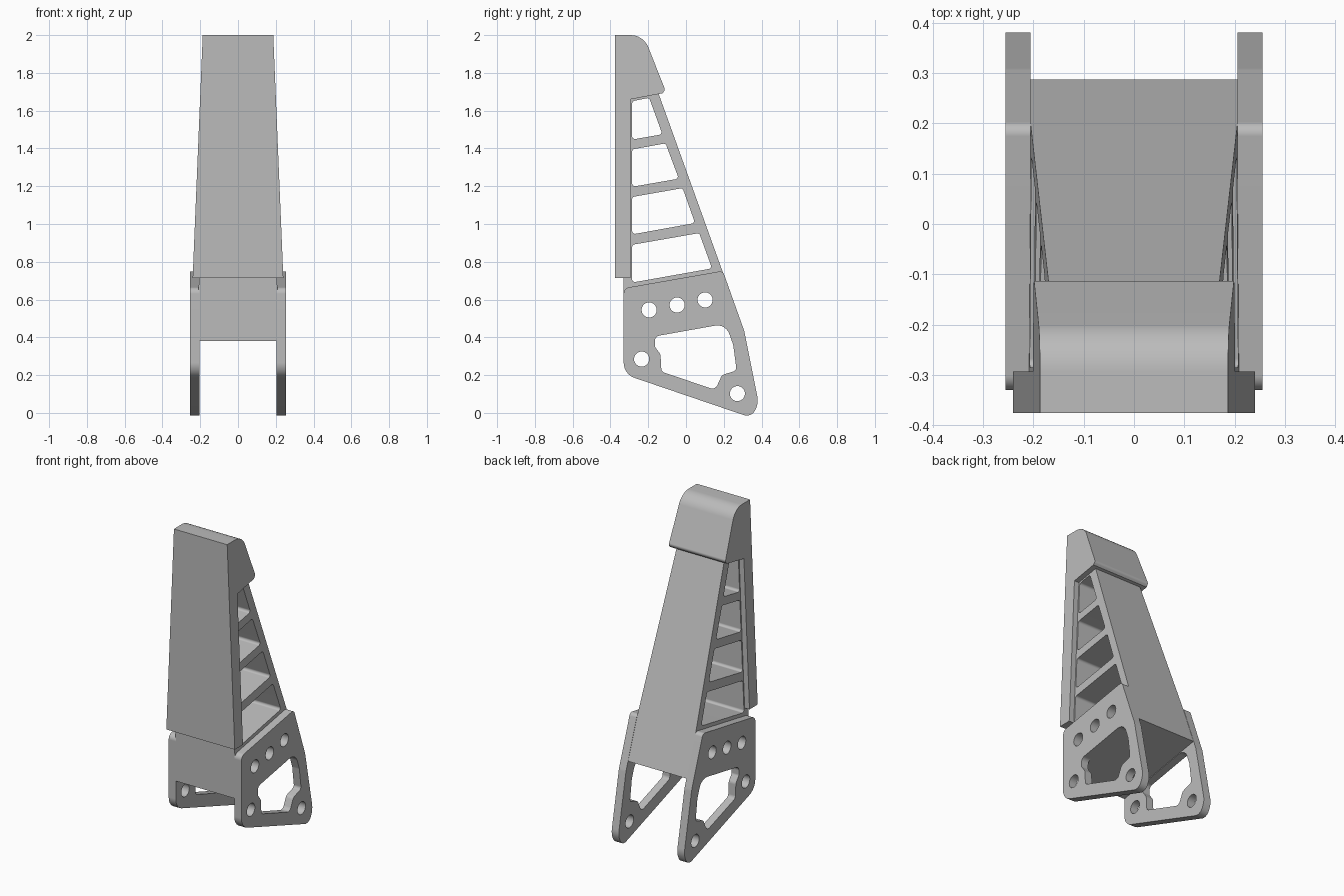
import bpy, bmesh, math
from mathutils import Vector

cube = bpy.data.objects.get("Cube")
if cube:
    bpy.data.objects.remove(cube)

grey = bpy.data.materials.new("light grey")
grey.use_nodes = True
grey.diffuse_color = (0.5, 0.5, 0.5, 1)
grey.node_tree.nodes["Principled BSDF"].inputs["Base Color"].default_value = (0.5, 0.5, 0.5, 1)


def fillet(corners, default=0.0):
    """Round each (y, z, radius) corner of a closed outline."""
    result = []
    n = len(corners)
    for i, corner in enumerate(corners):
        p = Vector(corner[:2])
        radius = corner[2] if len(corner) > 2 else default
        a = Vector(corners[i - 1][:2]) - p
        b = Vector(corners[(i + 1) % n][:2]) - p
        if radius == 0:
            result.append(p)
            continue
        half = a.angle(b) / 2
        reach = min(radius / math.tan(half), 0.48 * min(a.length, b.length))
        radius = reach * math.tan(half)
        a.normalize()
        b.normalize()
        centre = p + (a + b).normalized() * (radius / math.sin(half))
        start, end = p + a * reach - centre, p + b * reach - centre
        sweep = start.angle_signed(end)
        steps = max(2, math.ceil(abs(sweep) / 0.2))
        for k in range(steps + 1):
            t = -sweep * k / steps
            c, s = math.cos(t), math.sin(t)
            result.append(centre + Vector((start.x * c - start.y * s, start.x * s + start.y * c)))
    return result


def circle(y, z, radius=0.04, count=28):
    return [Vector((y + radius * math.cos(k * math.tau / count),
                    z + radius * math.sin(k * math.tau / count))) for k in range(count)]


def extrude_profile(name, loops, left, right):
    """Fill a side profile with holes; left and right give x as a function of z."""
    bm = bmesh.new()
    for loop in loops:
        verts = [bm.verts.new((0, p.x, p.y)) for p in loop]
        for i, v in enumerate(verts):
            bm.edges.new((verts[i - 1], v))
    bmesh.ops.triangle_fill(bm, edges=bm.edges[:], use_beauty=True, use_dissolve=False)
    first = bm.verts[:]
    extruded = bmesh.ops.extrude_face_region(bm, geom=bm.faces[:], use_keep_orig=True)
    second = [g for g in extruded["geom"] if isinstance(g, bmesh.types.BMVert)]
    for v in first:
        v.co.x = right(v.co.z)
    for v in second:
        v.co.x = left(v.co.z)
    bmesh.ops.recalc_face_normals(bm, faces=bm.faces[:])
    mesh = bpy.data.meshes.new(name)
    bm.to_mesh(mesh)
    bm.free()
    mesh.materials.append(grey)
    obj = bpy.data.objects.new(name, mesh)
    bpy.context.collection.objects.link(obj)
    bpy.ops.object.select_all(action="DESELECT")
    obj.select_set(True)
    bpy.context.view_layer.objects.active = obj
    bpy.ops.object.shade_smooth_by_angle(angle=math.radians(30))
    obj.modifiers.new("Even shading", "WEIGHTED_NORMAL").keep_sharp = True
    return obj


def symmetric(name, loops, half):
    return extrude_profile(name, loops, half, lambda z: -half(z))


# Front cover with the overhanging cap at its top
cover = fillet([(-0.375, 0.715), (-0.375, 2), (-0.225, 2, 0.1), (-0.11, 1.71, 0.02),
                (-0.125, 1.692), (-0.293, 1.66), (-0.293, 0.715)])
symmetric("front_cover", [cover], lambda z: 0.24 - 0.0415 * (z - 0.715))

# Tapered truss with four side windows
truss = fillet([(-0.33, 0.65), (0.195, 0.745), (-0.145, 1.69), (-0.33, 1.66)])
windows = [
    [(-0.285, 1.65), (-0.195, 1.668), (-0.125, 1.475), (-0.285, 1.447)],
    [(-0.285, 1.395), (-0.108, 1.427), (-0.038, 1.24), (-0.285, 1.197)],
    [(-0.285, 1.143), (-0.018, 1.19), (0.048, 1.005), (-0.285, 0.945)],
    [(-0.285, 0.89), (0.07, 0.952), (0.138, 0.765), (-0.285, 0.69)],
]
symmetric("truss", [truss] + [fillet(w, 0.015) for w in windows],
          lambda z: 0.205 - 0.041 * (z - 0.745))

# Solid block between the side plates
bolt_holes = [circle(-0.195, 0.545), circle(-0.047, 0.571), circle(0.101, 0.598)]
block = fillet([(-0.33, 0.38), (0.287, 0.489), (0.195, 0.745), (-0.33, 0.65)])
symmetric("lower_block", [block] + bolt_holes, lambda z: 0.205)

# Block front continuing up behind the cover
neck = fillet([(-0.33, 0.64), (-0.293, 0.64), (-0.293, 0.73), (-0.33, 0.73)])
symmetric("neck", [neck], lambda z: 0.205)

# Side plates with a large cutout and bolt holes
plate = fillet([(-0.33, 0.205, 0.085), (0.345, -0.025, 0.1), (0.385, 0.05, 0.1),
                (0.308, 0.435, 0.1), (0.195, 0.752, 0.025), (-0.33, 0.66, 0.035)])
cutout = fillet([(-0.165, 0.405, 0.03), (0.21, 0.472, 0.09), (0.25, 0.36, 0.05),
                 (0.268, 0.225, 0.02), (0.19, 0.2, 0.03), (0.155, 0.122, 0.03),
                 (-0.13, 0.218, 0.025), (-0.135, 0.31, 0.03), (-0.165, 0.35, 0.02)])
plate_loops = [plate, cutout, circle(-0.235, 0.285), circle(0.272, 0.102)] + bolt_holes
extrude_profile("left_side_plate", plate_loops, lambda z: 0.255, lambda z: 0.205)
extrude_profile("right_side_plate", plate_loops, lambda z: -0.205, lambda z: -0.255)
